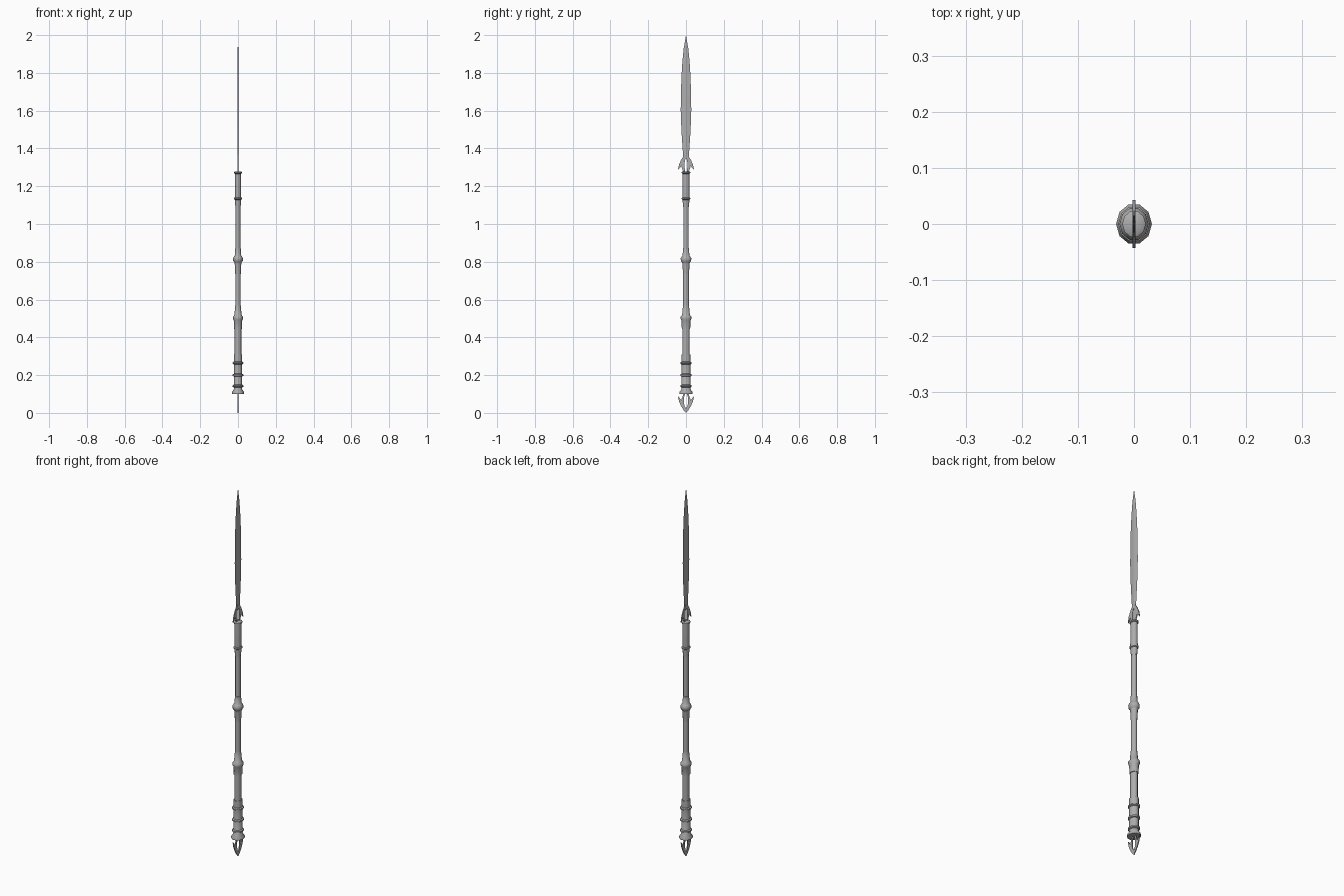
import bpy, bmesh, math

if "Cube" in bpy.data.objects:
    bpy.data.objects.remove(bpy.data.objects["Cube"])

SIDES = 10
Y_STRETCH = 1.14   # the shaft is slightly oval

steel = bpy.data.materials.new("dark_steel")
steel.diffuse_color = (0.42, 0.42, 0.42, 1)
steel.use_nodes = True
steel.node_tree.nodes["Principled BSDF"].inputs["Base Color"].default_value = steel.diffuse_color


def finish(name, bm, smooth=False):
    bmesh.ops.recalc_face_normals(bm, faces=bm.faces)
    me = bpy.data.meshes.new(name)
    bm.to_mesh(me)
    bm.free()
    me.materials.append(steel)
    ob = bpy.data.objects.new(name, me)
    bpy.context.collection.objects.link(ob)
    if smooth:
        bpy.ops.object.select_all(action='DESELECT')
        bpy.context.view_layer.objects.active = ob
        ob.select_set(True)
        bpy.ops.object.shade_smooth_by_angle(angle=math.radians(45))
    return ob


def lathe(name, profile):
    """Closed turning from (radius, z) pairs, bottom to top."""
    bm = bmesh.new()
    rings = []
    for r, z in profile:
        rings.append([bm.verts.new((r * math.cos(a), r * Y_STRETCH * math.sin(a), z))
                      for a in (2 * math.pi * i / SIDES for i in range(SIDES))])
    for lo, hi in zip(rings, rings[1:]):
        for i in range(SIDES):
            j = (i + 1) % SIDES
            bm.faces.new((lo[i], lo[j], hi[j], hi[i]))
    bm.faces.new(rings[0])
    bm.faces.new(rings[-1])
    return finish(name, bm, smooth=True)


def ring(name, z, r, half=0.008, inner=0.015):
    """Raised band with bevelled shoulders."""
    return lathe(name, [(inner, z - half), (r, z - half * 0.45),
                        (r, z + half * 0.45), (inner, z + half)])


def prongs(name, z0, direction, slot):
    """Flat barbed fork: tip at z0, opening along direction, mirrored in y."""
    outer = [(0, 0), (0.012, 0.014), (0.025, 0.034), (0.036, 0.058), (0.043, 0.09)]
    inner = [(0.033, 0.078), (0.025, 0.068), (0.018, 0.088), (0.013, 0.105),
             (0.003, 0.105), (slot * 0.8, 0.085), (slot, 0.06), (slot * 0.7, 0.038), (0, 0.024)]
    bm = bmesh.new()
    for s in (1, -1):
        verts = [bm.verts.new((-0.0025, s * y, z0 + direction * z)) for y, z in outer + inner]
        face = bm.faces.new(verts)
        ext = bmesh.ops.extrude_face_region(bm, geom=[face], use_keep_orig=True)
        bmesh.ops.translate(bm, vec=(0.005, 0, 0),
                            verts=[g for g in ext['geom'] if isinstance(g, bmesh.types.BMVert)])
    return finish(name, bm)


# Blade: thin diamond section, leaf outline as (half width, half thickness, z)
bm = bmesh.new()
sections = [(0.014, 0.003, 1.345), (0.018, 0.003, 1.40), (0.024, 0.003, 1.49),
            (0.028, 0.003, 1.60), (0.027, 0.003, 1.68), (0.024, 0.0025, 1.78),
            (0.019, 0.002, 1.86), (0.012, 0.0015, 1.93)]
loops = [[bm.verts.new(p) for p in ((t, 0, z), (0, w, z), (-t, 0, z), (0, -w, z))]
         for w, t, z in sections]
tip = bm.verts.new((0, 0, 2.0))
for lo, hi in zip(loops, loops[1:]):
    for i in range(4):
        j = (i + 1) % 4
        bm.faces.new((lo[i], lo[j], hi[j], hi[i]))
for i in range(4):
    bm.faces.new((loops[-1][i], loops[-1][(i + 1) % 4], tip))
bm.faces.new(loops[0])
finish("blade", bm)

# Barbed forks at the blade root and the butt
prongs("blade_barbs", 1.375, -1, 0.008)
prongs("butt_barbs", 0.0, 1, 0.012)

# Shaft sections
lathe("upper_shaft", [(0.013, 0.80), (0.013, 1.14)])
lathe("upper_sleeve", [(0.014, 1.09), (0.017, 1.13), (0.0165, 1.27)])
lathe("middle_shaft", [(0.0145, 0.50), (0.0145, 0.81)])
lathe("lower_shaft", [(0.0175, 0.29), (0.0175, 0.46)])

# Collars
lathe("upper_collar", [(0.0145, 0.735), (0.0175, 0.79), (0.019, 0.797), (0.025, 0.803),
                       (0.026, 0.818), (0.021, 0.828), (0.0165, 0.834), (0.0145, 0.872)])
lathe("lower_collar", [(0.0205, 0.445), (0.022, 0.488), (0.026, 0.497), (0.026, 0.51),
                       (0.019, 0.518), (0.0145, 0.57)])

# Grip at the butt end
lathe("butt_grip", [(0.032, 0.10), (0.032, 0.11), (0.022, 0.125), (0.022, 0.255),
                    (0.0225, 0.265), (0.0215, 0.308)])

# Bands
for i, z in enumerate((0.142, 0.20, 0.264)):
    ring(f"butt_ring_{i + 1}", z, 0.028, inner=0.021)
ring("sleeve_ring", 1.135, 0.021)
ring("top_ring", 1.272, 0.021, half=0.007)
